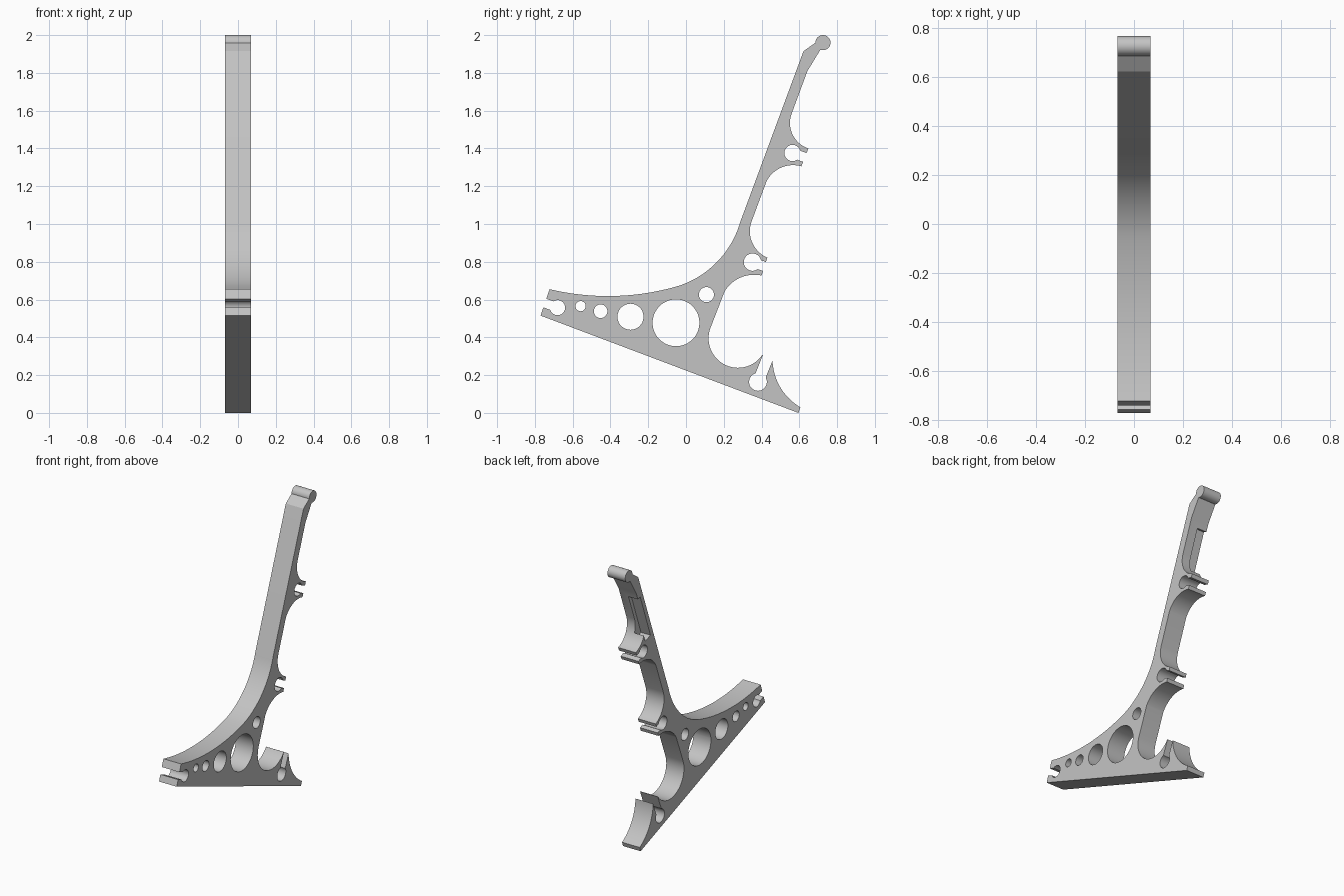
import bpy, bmesh, math
from mathutils import Matrix, Vector

cube = bpy.data.objects.get("Cube")
if cube:
    bpy.data.objects.remove(cube, do_unlink=True)

HALF = 0.068          # half the plate thickness
TILT = math.radians(-20)


def arc(a, b, c, n=20):
    """Points on the circle through a, b and c, from a to c."""
    a, b, c = Vector(a), Vector(b), Vector(c)
    u, v = b - a, c - a
    d = 2 * (u.x * v.y - u.y * v.x)
    uu, vv = u.dot(u), v.dot(v)
    o = a + Vector((v.y * uu - u.y * vv, u.x * vv - v.x * uu)) / d
    start = math.atan2(a.y - o.y, a.x - o.x)
    sweep = math.atan2(c.y - o.y, c.x - o.x) - start
    turn = 2 * math.pi
    sweep = sweep % turn if d > 0 else -((-sweep) % turn)
    r = (a - o).length
    return [(o.x + r * math.cos(start + sweep * i / n),
             o.y + r * math.sin(start + sweep * i / n)) for i in range(n + 1)]


def prism(name, points, x0=-HALF, x1=HALF):
    """Extrude a side profile (y, z) along x."""
    bm = bmesh.new()
    face = bm.faces.new([bm.verts.new((x0, y, z)) for y, z in points])
    ext = bmesh.ops.extrude_face_region(bm, geom=[face])
    verts = [g for g in ext["geom"] if isinstance(g, bmesh.types.BMVert)]
    bmesh.ops.translate(bm, verts=verts, vec=(x1 - x0, 0, 0))
    bmesh.ops.recalc_face_normals(bm, faces=bm.faces)
    mesh = bpy.data.meshes.new(name)
    bm.to_mesh(mesh)
    bm.free()
    obj = bpy.data.objects.new(name, mesh)
    bpy.context.collection.objects.link(obj)
    return obj


def disc(y, z, r, n=48):
    return [(y + r * math.cos(2 * math.pi * i / n),
             z + r * math.sin(2 * math.pi * i / n)) for i in range(n)]


def bar(y, z, angle, s0, s1, width):
    """Rectangle running from s0 to s1 along a direction."""
    rot = Matrix.Rotation(angle, 2)
    corners = ((s0, -width / 2), (s1, -width / 2), (s1, width / 2), (s0, width / 2))
    return [tuple(Vector((y, z)) + rot @ Vector(c)) for c in corners]


def combine(target, tool, operation):
    """Apply a boolean and remove its helper object."""
    tool.hide_render = True
    mod = target.modifiers.new("combine", "BOOLEAN")
    mod.object, mod.operation, mod.solver = tool, operation, "EXACT"
    bpy.context.view_layer.update()
    graph = bpy.context.evaluated_depsgraph_get()
    mesh = bpy.data.meshes.new_from_object(target.evaluated_get(graph))
    target.modifiers.clear()
    target.data = mesh
    bpy.data.objects.remove(tool, do_unlink=True)


# Side profile: base, sweeping front edge, arm, then the scalloped back
outline = [(.595, 0), (-.77, .515), (-.722, .655)]
outline += arc((-.722, .655), (-.35, .62), (-.034, .674))[1:]
outline += arc((-.034, .674), (.15, .785), (.288, 1.013))[1:]
outline += [(.622, 1.915), (.69, 1.963), (.725, 1.962), (.71, 1.92), (.643, 1.81)]
outline += arc((.558, 1.581), (.575, 1.455), (.648, 1.40))
outline += arc((.611, 1.305), (.512, 1.302), (.426, 1.225))
outline += arc((.347, 1.013), (.362, .88), (.431, .822))
outline += arc((.40, .727), (.29, .717), (.204, .642))
outline += arc((.13, .451), (.22, .249), (.405, .308), 32)
outline += arc((.458, .29), (.495, .143), (.605, .03))
stand = prism("stand_frame", outline)

# Rounded knob at the top of the arm
combine(stand, prism("knob", disc(.725, 1.96, .04)), "UNION")

# Round lightening holes
for y, z, r in ((-.558, .565, .027), (-.452, .538, .036), (-.294, .509, .069),
                (-.053, .477, .124), (.108, .626, .04)):
    combine(stand, prism("hole", disc(y, z, r), -.1, .1), "DIFFERENCE")

# Snap-in clips: a round seat with an open slot
for y, z, r, angle, width in ((-.68, .557, .04, TILT + math.pi, .048),
                              (.564, 1.376, .043, TILT, .05),
                              (.352, .798, .046, TILT, .05),
                              (.381, .164, .047, math.radians(68), .058)):
    combine(stand, prism("seat", disc(y, z, r), -.1, .1), "DIFFERENCE")
    slot = prism("slot", bar(y, z, angle, 0, .2, width), -.1, .1)
    combine(stand, slot, "DIFFERENCE")

# Shallow recess on one side of the arm's back edge
recess = bar(.572, 1.605, TILT + math.pi / 2, -.165, .165, .06)
combine(stand, prism("recess", recess, -.1, .005), "DIFFERENCE")

# Plain grey material
grey = bpy.data.materials.new("light grey")
grey.use_nodes = True
colour = (.55, .55, .55, 1)
grey.diffuse_color = colour
grey.node_tree.nodes["Principled BSDF"].inputs["Base Color"].default_value = colour
stand.data.materials.clear()
stand.data.materials.append(grey)

bpy.ops.object.select_all(action="DESELECT")
stand.select_set(True)
bpy.context.view_layer.objects.active = stand
bpy.ops.object.shade_smooth_by_angle(angle=math.radians(30))
